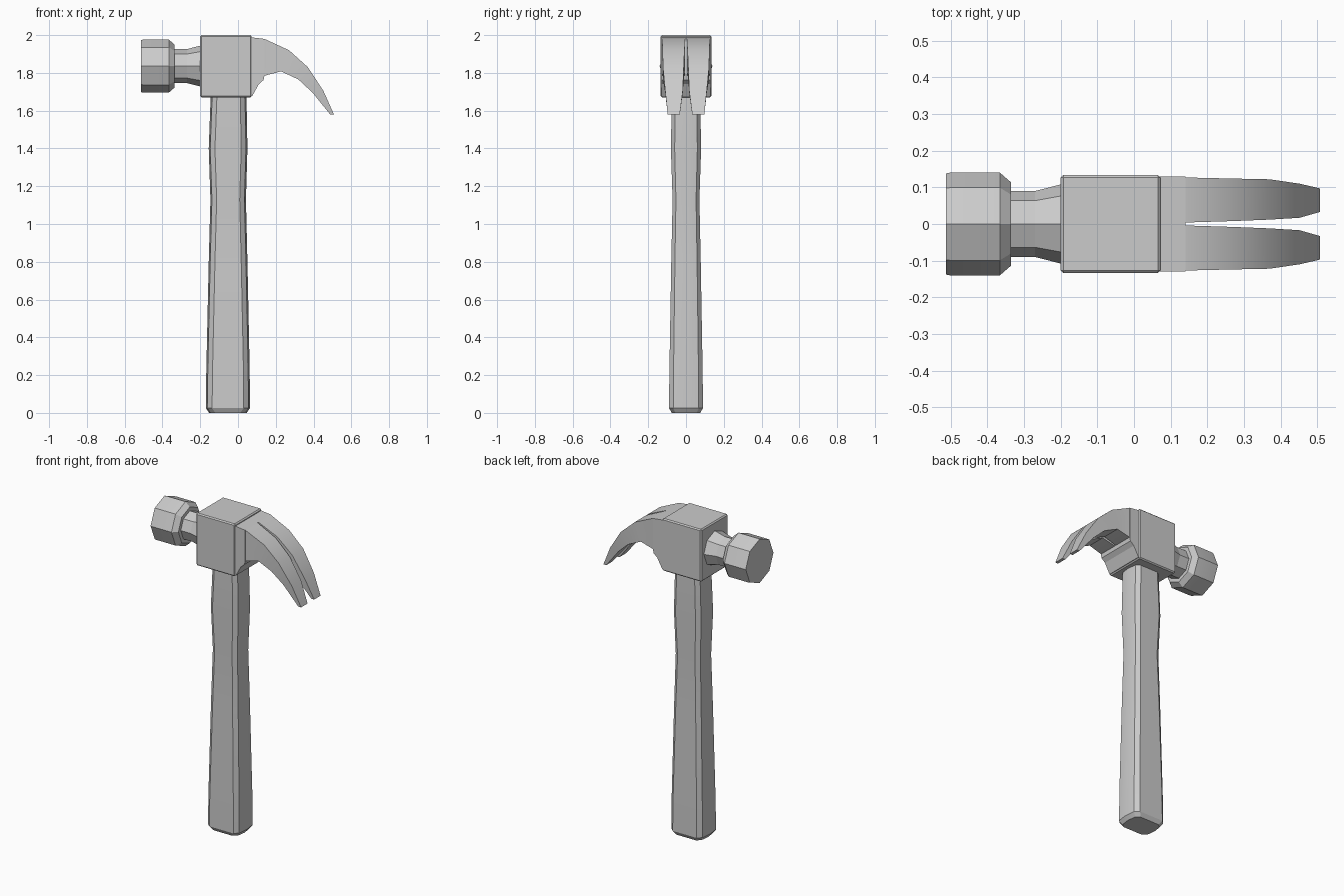
import bpy, bmesh, math

if "Cube" in bpy.data.objects:
    bpy.data.objects.remove(bpy.data.objects["Cube"])

steel = bpy.data.materials.new("plain grey")
steel.diffuse_color = (0.6, 0.6, 0.6, 1)
steel.use_nodes = True
steel.node_tree.nodes["Principled BSDF"].inputs["Base Color"].default_value = steel.diffuse_color


def loft(name, rings, smooth=0, bevel=0):
    """Skin a list of equal-length closed rings and cap both ends."""
    bm = bmesh.new()
    vs = [[bm.verts.new(p) for p in ring] for ring in rings]
    n = len(vs[0])
    for a, b in zip(vs, vs[1:]):
        for i in range(n):
            j = (i + 1) % n
            bm.faces.new((a[i], a[j], b[j], b[i]))
    bm.faces.new(vs[0])
    bm.faces.new(vs[-1])
    bmesh.ops.recalc_face_normals(bm, faces=bm.faces)
    if bevel:
        bmesh.ops.bevel(bm, geom=bm.edges[:], offset=bevel, segments=1, affect='EDGES')
    me = bpy.data.meshes.new(name)
    bm.to_mesh(me)
    bm.free()
    me.materials.append(steel)
    if smooth:
        me.shade_smooth()
        me.set_sharp_from_angle(angle=math.radians(smooth))
    ob = bpy.data.objects.new(name, me)
    bpy.context.collection.objects.link(ob)
    return ob


# Handle: flat-sided section with shallow ridged front and back
def handle_ring(z, x0, x1, h):
    half = [(x1 - 0.008, 0.75 * h), (x1 - 0.033, h), (x0 + 0.033, h), (x0 + 0.008, 0.75 * h)]
    pts = [(x1, 0)] + half + [(x0, 0)] + [(x, -y) for x, y in reversed(half)]
    return [(x, y, z) for x, y in pts]


loft("handle", [handle_ring(*s) for s in (
    (0.0, -0.153, 0.046, 0.075), (0.025, -0.17, 0.063, 0.09),
    (0.22, -0.168, 0.062, 0.088), (0.8, -0.155, 0.05, 0.078),
    (1.13, -0.146, 0.042, 0.071), (1.4, -0.155, 0.05, 0.08),
    (1.72, -0.143, 0.044, 0.074))], smooth=30)


# Head block and the shoulder that carries the claw
def prism(name, profile, h, bevel=0):
    return loft(name, [[(x, y, z) for x, z in profile] for y in (-h, h)], bevel=bevel)


prism("head_block", [(-0.2, 1.67), (0.072, 1.67), (0.072, 2.0), (-0.2, 2.0)], 0.134, bevel=0.007)
prism("claw_shoulder", [(0.05, 1.675), (0.075, 1.677), (0.11, 1.74), (0.135, 1.762),
                        (0.14, 1.785), (0.14, 1.98), (0.07, 1.988), (0.05, 1.988)], 0.129)


# Striking face and neck: octagons with a corner pointing up
def octagon(x, r):
    return [(x, r * math.sin(k * math.pi / 4), 1.836 + r * math.cos(k * math.pi / 4))
            for k in range(8)]


loft("neck", [octagon(*s) for s in ((-0.34, 0.09), (-0.27, 0.09), (-0.2, 0.108), (-0.18, 0.108))])
loft("striking_face", [octagon(*s) for s in (
    (-0.513, 0.138), (-0.503, 0.14), (-0.366, 0.14), (-0.336, 0.114))], smooth=30)

# Claw: one curved prong, mirrored across the slot
prong = [  # outer x, outer z, inner x, inner z, slot y, side y
    (0.13, 1.981, 0.13, 1.783, 0.003, 0.128), (0.14, 1.98, 0.14, 1.785, 0.004, 0.127),
    (0.27, 1.92, 0.228, 1.808, 0.008, 0.124), (0.37, 1.83, 0.32, 1.765, 0.012, 0.122),
    (0.452, 1.705, 0.395, 1.695, 0.017, 0.11), (0.508, 1.58, 0.488, 1.58, 0.033, 0.097)]
for side, label in ((1, "left"), (-1, "right")):
    loft("claw_" + label, [[(ox, side * a, oz), (ox, side * b, oz), (ix, side * b, iz), (ix, side * a, iz)]
                           for ox, oz, ix, iz, a, b in prong], smooth=30)
